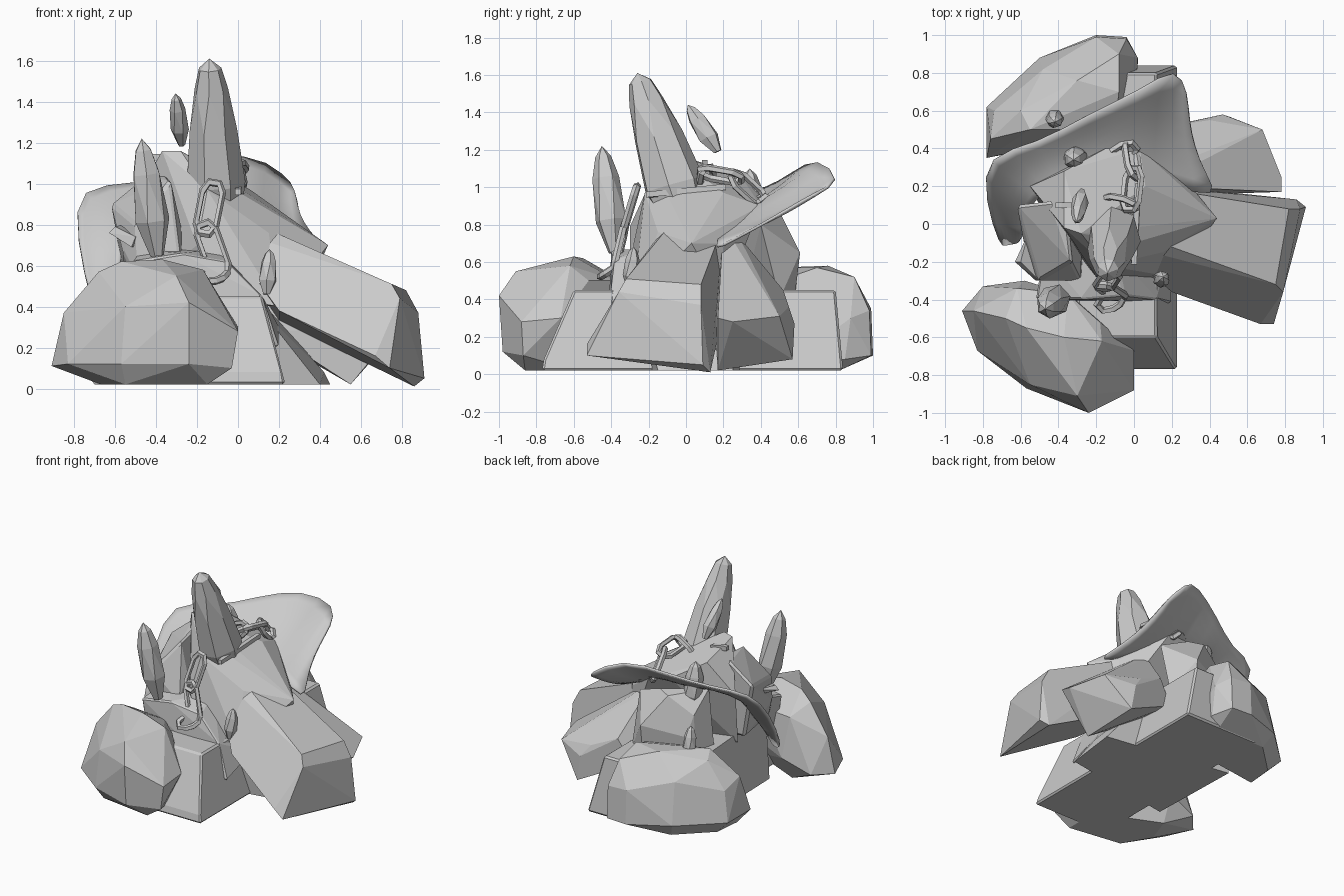
import bpy, bmesh, math
from mathutils import Vector, Quaternion

if "Cube" in bpy.data.objects:
    bpy.data.objects.remove(bpy.data.objects["Cube"])

stone = bpy.data.materials.new("stone grey")
stone.diffuse_color = (0.6, 0.6, 0.6, 1)
stone.use_nodes = True
stone.node_tree.nodes["Principled BSDF"].inputs["Base Color"].default_value = stone.diffuse_color


def finish(name, bm):
    bmesh.ops.recalc_face_normals(bm, faces=bm.faces[:])
    me = bpy.data.meshes.new(name)
    bm.to_mesh(me)
    bm.free()
    me.materials.append(stone)
    ob = bpy.data.objects.new(name, me)
    bpy.context.collection.objects.link(ob)
    return ob


def rock(name, pts, bevel=0.0):
    """Faceted solid wrapped around a few corner points."""
    bm = bmesh.new()
    for p in pts:
        bm.verts.new(p)
    res = bmesh.ops.convex_hull(bm, input=bm.verts[:])
    junk = {g for g in res["geom_interior"] + res["geom_unused"]
            if isinstance(g, bmesh.types.BMVert)}
    bmesh.ops.delete(bm, geom=list(junk), context='VERTS')
    bmesh.ops.dissolve_limit(bm, angle_limit=math.radians(6),
                             verts=bm.verts[:], edges=bm.edges[:])
    ob = finish(name, bm)
    if bevel:
        m = ob.modifiers.new("chamfer", 'BEVEL')
        m.width, m.segments = bevel, 1
    return ob


def crystal(name, base, tip, r, sides=6, depth=1.0,
            profile=((0, .4), (.3, 1), (.7, .85), (.9, .5))):
    """Pointed shard: rings along an axis, closed at the tip."""
    a, b = Vector(base), Vector(tip)
    q = (b - a).to_track_quat('Z', 'Y')
    pts = [b]
    for t, s in profile:
        for i in range(sides):
            w = 2 * math.pi * (i + .3 * (t > .5)) / sides
            v = q @ Vector((math.cos(w) * r * s, math.sin(w) * r * s, 0))
            v.y *= depth
            pts.append(a.lerp(b, t) + v)
    return rock(name, pts)


def link(name, a, b, roll, w=0.05, r=0.02):
    """One elongated chain link running from a to b."""
    a, b = Vector(a), Vector(b)
    q = (b - a).to_track_quat('Z', 'Y') @ Quaternion((0, 0, 1), roll)
    h = (b - a).length / 2 + 0.025
    path = [(w * .5, h), (w, h - .05), (w, -h + .05), (w * .5, -h),
            (-w * .5, -h), (-w, -h + .05), (-w, h - .05), (-w * .5, h)]
    bm, n = bmesh.new(), 5
    rings = []
    for x, z in path:
        out = Vector((x, 0, z * .5)).normalized()
        rings.append([bm.verts.new((a + b) / 2 + q @ (Vector((x, 0, z))
                      + out * r * math.cos(2 * math.pi * k / n)
                      + Vector((0, r * math.sin(2 * math.pi * k / n), 0)))) for k in range(n)])
    for i in range(8):
        c, d = rings[i], rings[(i + 1) % 8]
        for k in range(n):
            bm.faces.new((c[k], c[(k + 1) % n], d[(k + 1) % n], d[k]))
    return finish(name, bm)


# boulders
rock("front_boulder", [
    (-.91, -.46, .11), (-.85, -.46, .37), (-.8, -.33, .12), (-.58, -.3, .2), (-.62, -.34, .5),
    (-.68, -.5, .57), (-.57, -.55, .62), (-.37, -.6, .63), (-.17, -.62, .58), (-.35, -.37, .5),
    (-.18, -.5, .2), (-.18, -.52, .5), (0, -.67, .3), (0, -.88, .28), (-.24, -1, .42),
    (-.03, -.87, .1), (-.24, -.98, .12), (-.57, -.87, .12), (-.55, -.85, .4), (-.3, -.91, .55),
    (-.83, -.67, .12), (-.67, -.6, .02), (-.6, -.4, .02), (-.15, -.6, .02), (-.15, -.86, .02),
    (-.55, -.8, .02)])
rock("back_boulder", [
    (-.78, .35, .12), (-.78, .62, .12), (-.76, .45, .4), (-.74, .6, .34), (-.5, .88, .12),
    (-.48, .82, .42), (-.2, 1, .1), (-.2, .99, .35), (-.04, .99, .1), (-.04, .98, .34),
    (.02, .88, .3), (.02, .85, .08), (-.08, .9, .52), (-.3, .76, .58), (-.08, .7, .57),
    (-.55, .5, .57), (-.1, .5, .5), (-.6, .6, .53), (-.7, .4, .02), (-.68, .6, .02),
    (-.45, .82, .02), (-.06, .82, .02), (0, .5, .02)])

# plinths under the pile
rock("base_block", [(x, y, z) for z, x0, x1, y0, y1 in
     ((.02, -.38, .23, -.77, .84), (.08, -.38, .22, -.76, .83), (.45, -.3, .12, -.6, .8))
     for x in (x0, x1) for y in (y0, y1)], .02)
rock("base_slab", [(-.48, -.3, .02), (-.5, .4, .02), (.45, .25, .02), (.4, -.15, .02),
                   (-.45, -.3, .5), (-.5, .4, .5), (.1, .3, .45), (.1, -.25, .4), (.42, .1, .08)])

# fallen beams on the right
rock("large_beam", [
    (.14, -.1, .78), (.08, .2, .8), (.2, -.36, .38), (.2, .2, .33),
    (.75, -.32, .51), (.82, .08, .48), (.88, .08, .37), (.79, -.36, .44),
    (.67, -.53, .16), (.74, -.53, .1), (.91, .09, .05), (.86, .13, .01), (-.1, -.1, .8), (-.1, .2, .85)])
rock("rear_beam", [
    (.1, .2, .8), (.12, .28, .74), (.2, .52, .45), (.4, .55, .36), (.47, .58, .27), (.68, .5, .31),
    (.68, .2, .38), (.78, .17, .3), (.78, .25, .28), (.55, .17, .02), (.5, .57, .08),
    (.15, .15, .28), (.1, .5, .28)])

# central pile
rock("central_rock", [
    (-.37, -.02, 1.16), (-.28, -.05, 1.16), (-.37, .28, 1.08), (-.15, .4, .95), (.03, .4, .9),
    (.06, .2, .97), (.0, -.1, .96), (-.15, -.22, .97), (.44, .03, .7), (.3, .2, .7),
    (.15, -.15, .76), (-.2, -.28, .7), (-.1, -.3, .45), (.2, -.28, .4), (-.55, .2, .85),
    (-.5, .1, .45), (.3, .2, .4)])
rock("left_block", [
    (-.62, .1, .9), (-.45, .12, 1.04), (-.36, .1, 1.06), (-.28, -.2, .8), (-.33, -.2, 1.02),
    (-.5, -.3, .8), (-.56, -.22, .66), (-.28, -.3, .62), (-.55, .1, .5), (-.25, .1, .5), (-.48, -.3, .5)], .015)
rock("back_rock", [
    (-.4, .3, .9), (-.1, .45, .88), (-.2, .5, .87), (-.38, .45, .75), (-.05, .61, .65), (-.35, .5, .6),
    (.1, .4, .8), (.1, .5, .4), (-.45, .3, .4), (-.4, .45, .4), (-.05, .58, .4)])
rock("front_ledge", [
    (-.52, -.4, .62), (-.28, -.4, .66), (-.05, -.38, .62), (.12, -.4, .45), (.2, -.42, .2),
    (-.48, -.38, .3), (-.1, -.15, .68), (-.48, -.15, .68), (.2, -.1, .3)], .01)
rock("stone_stub", [(-.63, -.2, .76), (-.6, -.2, .79), (-.5, -.3, .74), (-.52, -.3, .69),
                    (-.55, -.05, .76), (-.42, -.1, .7), (-.56, -.05, .8), (-.42, -.1, .76)])

# crystals
crystal("tall_crystal", (-.105, -.04, .93), (-.14, -.26, 1.61), .14, 7, 1.15,
        ((0, .95), (.12, 1.05), (.5, .85), (.78, .6), (.93, .4)))
crystal("left_crystal", (-.395, -.38, .65), (-.47, -.45, 1.22), .085)
crystal("floating_crystal", (-.275, .17, 1.19), (-.305, .01, 1.44), .045, 6, 1.3)
crystal("back_crystal", (-.3, .36, .75), (-.32, .34, 1.1), .07)
crystal("right_crystal", (.14, -.3, .46), (.155, -.28, .68), .045)
crystal("rear_small_crystal", (-.42, .57, .47), (-.42, .54, .72), .05)

# chains
chains = {
    "front_chain": [(-.12, -.27, .98), (-.16, -.33, .78), (-.085, -.38, .57), (-.16, -.43, .54)],
    "back_chain": [(-.13, .12, 1.03), (-.02, .1, 1.08), (0, .27, 1.05), (-.02, .4, .93), (-.13, .33, .9)],
}
for name, path in chains.items():
    for i in range(len(path) - 1):
        link(f"{name}_link_{i + 1}", path[i], path[i + 1], (1.0 if name[0] == "b" else -.5) + i * math.pi / 2)

# straps pinned around the crystal foot
for name, a, b in (("side_strap", (0, -.2, .96), (.02, .2, 1.0)), ("rear_strap", (-.4, .1, 1.13), (-.3, .1, 1.11))):
    rock(name, [(p[0] + i, p[1] + j, p[2] + k) for p in (a, b)
                for i in (-.015, .015) for j in (-.015, .015) for k in (-.015, .015)])

# cloth flaring up behind the pile: strips from the inner to the outer hem
inner = [(-.6, -.1, .5), (-.57, .05, .68), (-.53, .13, .84), (-.4, .2, .88), (-.25, .25, .88),
         (0, .25, .86), (.2, .2, .77), (.46, .13, .66)]
outer = [(-.71, -.12, .4), (-.79, .12, .74), (-.79, .36, 1.0), (-.5, .42, .99), (-.25, .57, 1.08),
         (.04, .7, 1.17), (.24, .84, 1.04), (.28, .68, .97)]
bm, rows = bmesh.new(), []
for i, (p, q) in enumerate(zip(inner, outer)):
    rows.append([])
    for j in range(5):
        t = j / 4
        v = Vector(p).lerp(Vector(q), t)
        v.z -= .03 * math.sin(math.pi * t) * (1 + .8 * (-1) ** i)
        v.x -= .05 * math.sin(math.pi * t) * (i == 7)
        rows[-1].append(bm.verts.new(v))
for r, s in zip(rows, rows[1:]):
    for j in range(4):
        bm.faces.new((r[j], s[j], s[j + 1], r[j + 1]))
cloth = finish("draped_cloth", bm)
m = cloth.modifiers.new("soften", 'SUBSURF')
m.levels = m.render_levels = 1
m = cloth.modifiers.new("thickness", 'SOLIDIFY')
m.thickness = .015
for f in cloth.data.polygons:
    f.use_smooth = True
